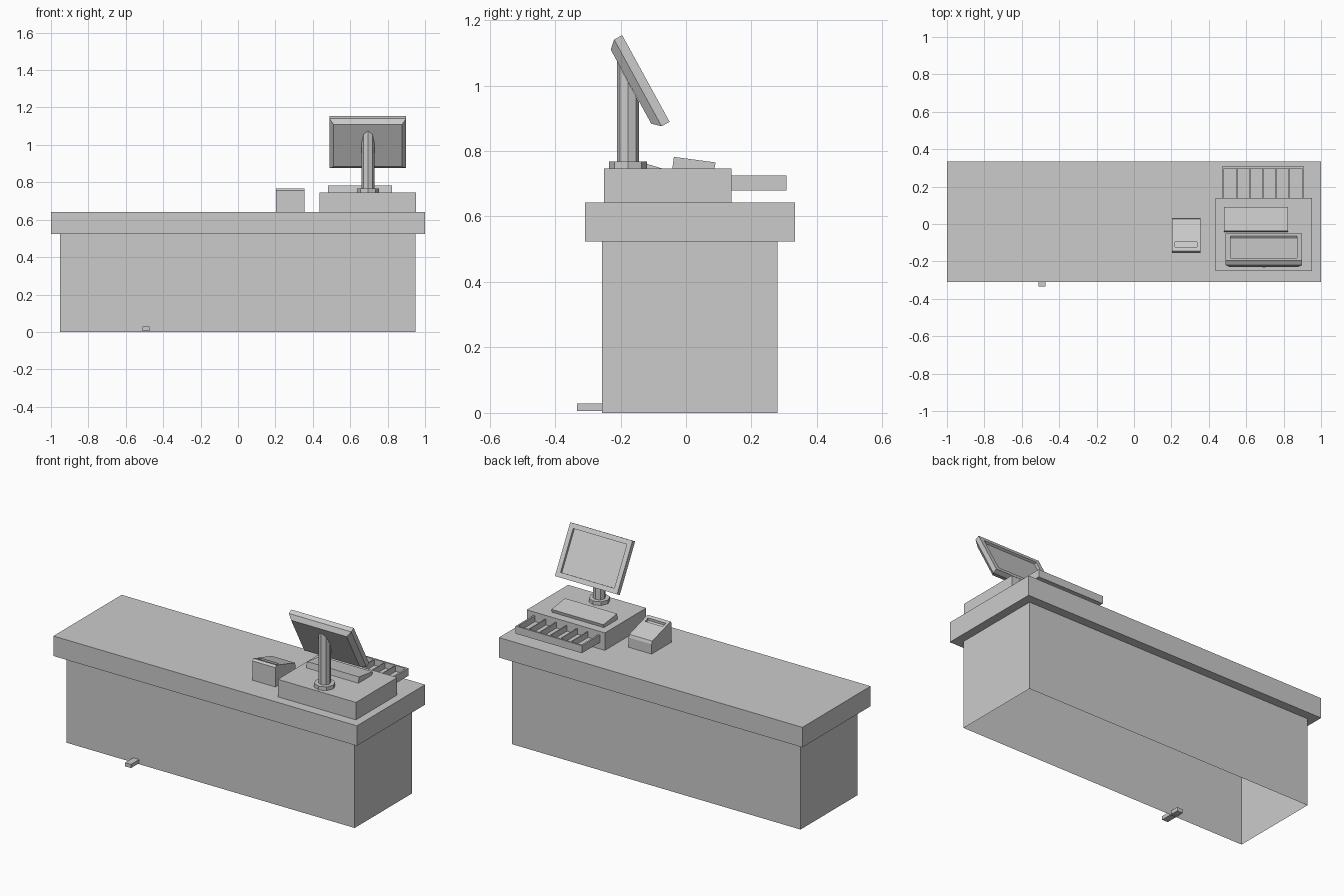
import bpy, bmesh, math
from mathutils import Matrix, Vector

if "Cube" in bpy.data.objects:
    bpy.data.objects.remove(bpy.data.objects["Cube"])


def finish(name, bm):
    bmesh.ops.recalc_face_normals(bm, faces=bm.faces)
    me = bpy.data.meshes.new(name)
    bm.to_mesh(me)
    bm.free()
    ob = bpy.data.objects.new(name, me)
    bpy.context.collection.objects.link(ob)
    return ob


def box_bm(x0, x1, y0, y1, z0, z1):
    bm = bmesh.new()
    mat = (Matrix.Translation(((x0 + x1) / 2, (y0 + y1) / 2, (z0 + z1) / 2))
           @ Matrix.Diagonal((x1 - x0, y1 - y0, z1 - z0, 1)))
    bmesh.ops.create_cube(bm, size=1, matrix=mat)
    bm.normal_update()
    return bm


def box(name, *dims):
    return finish(name, box_bm(*dims))


def prism(name, x0, x1, profile):
    """Extrude a (y, z) profile along x."""
    bm = bmesh.new()
    f = bm.faces.new([bm.verts.new((x0, y, z)) for y, z in profile])
    r = bmesh.ops.extrude_face_region(bm, geom=[f])
    bmesh.ops.translate(bm, vec=(x1 - x0, 0, 0),
                        verts=[v for v in r["geom"] if isinstance(v, bmesh.types.BMVert)])
    return finish(name, bm)


def recess(bm, face, rim, depth):
    """Inset a face and sink it to leave a raised rim."""
    n = face.normal.copy()
    bmesh.ops.inset_region(bm, faces=[face], thickness=rim, use_even_offset=True)
    f = bmesh.ops.extrude_discrete_faces(bm, faces=[face])["faces"][0]
    bmesh.ops.translate(bm, vec=-n * depth, verts=f.verts)


def column_bm(radius, x, y, z0, z1):
    bm = bmesh.new()
    bmesh.ops.create_cone(bm, cap_ends=True, segments=8, radius1=radius, radius2=radius,
                          depth=z1 - z0, matrix=Matrix.Translation((x, y, (z0 + z1) / 2)))
    return bm


# Counter: open-bottomed cabinet, overhanging top, foot pedal
bm = box_bm(-0.951, 0.949, -0.257, 0.28, 0, 0.523)
bmesh.ops.delete(bm, geom=[min(bm.faces, key=lambda f: f.calc_center_median().z)],
                 context='FACES_ONLY')
finish("counter_base", bm)
box("counter_top", -1, 1, -0.309, 0.333, 0.523, 0.642)
box("foot_pedal", -0.51, -0.472, -0.333, -0.21, 0.006, 0.028)

# Register body
box("register_body", 0.437, 0.952, -0.25, 0.139, 0.642, 0.746)

# Open cash drawer with dividers
bm = box_bm(0.471, 0.908, 0.10, 0.307, 0.68, 0.725)
recess(bm, max(bm.faces, key=lambda f: f.calc_center_median().z), 0.01, 0.035)
finish("cash_drawer", bm)
for i in range(1, 6):
    x = 0.481 + i * 0.417 / 6
    box(f"drawer_divider_{i}", x - 0.003, x + 0.003, 0.11, 0.297, 0.69, 0.724)

# Sloping keyboard
prism("keyboard", 0.48, 0.823,
      [(-0.042, 0.744), (-0.037, 0.782), (0.091, 0.765), (0.086, 0.744)])

# Monitor stand: foot and post, post sheared to meet the back of the monitor
finish("stand_foot", column_bm(0.058, 0.695, -0.177, 0.745, 0.768))
bm = column_bm(0.034, 0.695, -0.177, 0.765, 1.0)
for v in bm.verts:
    if v.co.z > 0.9:
        v.co.z = 1.108 - (v.co.y + 0.229) * 1.86
finish("stand_post", bm)

# Tilted monitor: chamfered back, sunken screen (local y up the panel, z outward)
bm = box_bm(-0.205, 0.205, -0.151, 0.151, -0.028, 0)
back = min(bm.faces, key=lambda f: f.calc_center_median().z)
back = bmesh.ops.extrude_discrete_faces(bm, faces=[back])["faces"][0]
for v in back.verts:
    v.co += Vector((-math.copysign(0.022, v.co.x), -math.copysign(0.022, v.co.y), -0.024))
bm.normal_update()
recess(bm, max(bm.faces, key=lambda f: f.calc_center_median().z), 0.028, 0.014)
frame = Matrix(((-1, 0, 0), (0, -0.48, 0.877), (0, 0.877, 0.48))).to_4x4()
bm.transform(Matrix.Translation((0.694, -0.1225, 1.0215)) @ frame)
finish("monitor", bm)

# Card reader with a sunken display window
reader = prism("card_reader", 0.203, 0.355,
               [(-0.155, 0.64), (-0.155, 0.757), (-0.145, 0.768),
                (0.027, 0.717), (0.033, 0.70), (0.033, 0.64)])
cutter = prism("window_cutter", 0.219, 0.337,
               [(-0.125, 0.747), (-0.121, 0.80), (-0.092, 0.80), (-0.096, 0.738)])
mod = reader.modifiers.new("window", 'BOOLEAN')
mod.operation = 'DIFFERENCE'
mod.solver = 'EXACT'
mod.object = cutter
cutter.hide_render = True
cutter.hide_viewport = False
cutter.display_type = 'WIRE'
